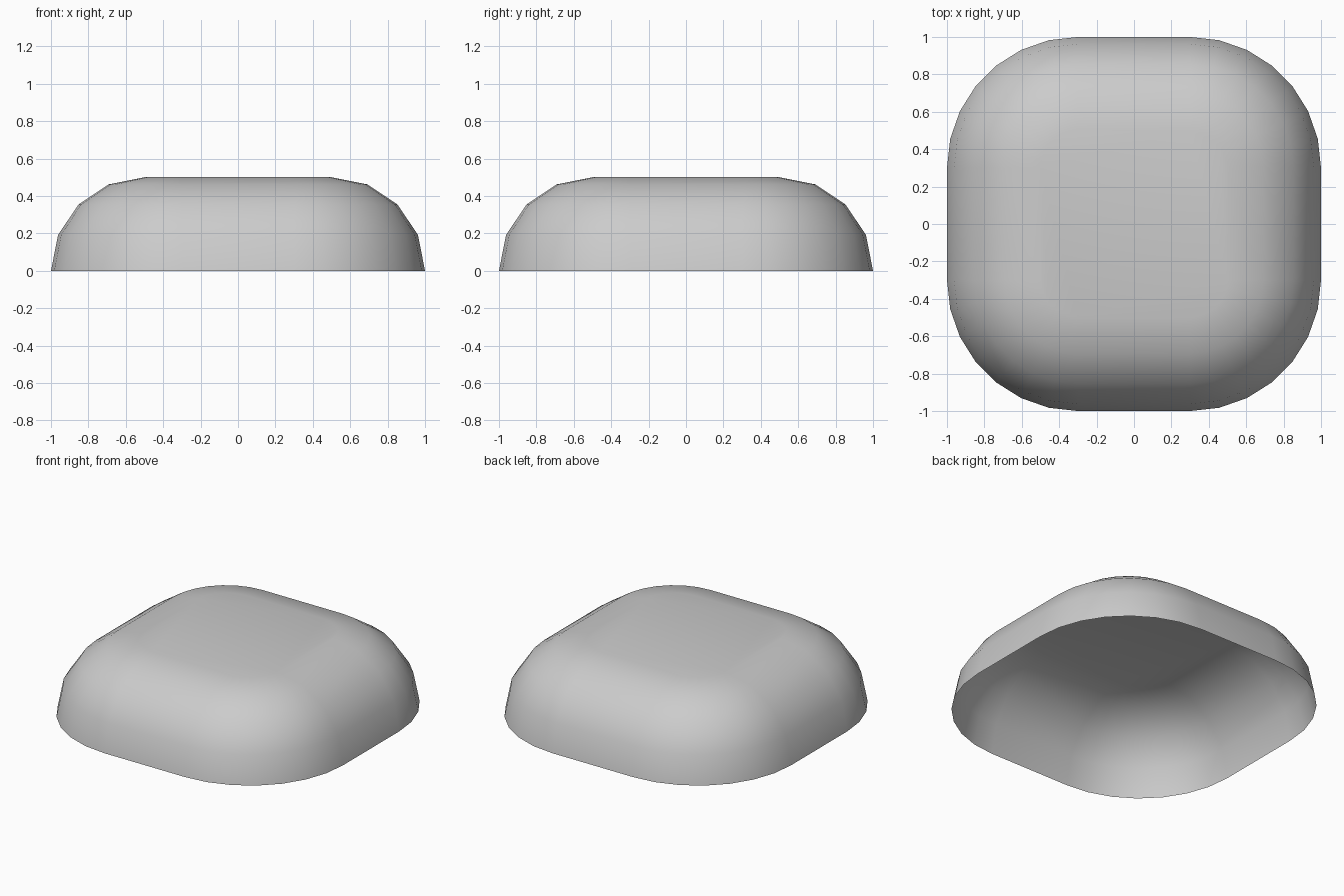
import bpy, bmesh
from math import sin, cos, pi

if "Cube" in bpy.data.objects:
    bpy.data.objects.remove(bpy.data.objects["Cube"])

CORNER_STEPS, ROUND_STEPS = 7, 4


# Rounded-square ring, inset evenly so the corner centres stay in place
def ring(bm, inset, z):
    centre, radius = 0.3, 0.7 - inset
    verts = []
    for q, (sx, sy) in enumerate([(1, 1), (-1, 1), (-1, -1), (1, -1)]):
        for i in range(CORNER_STEPS + 1):
            a = (q + i / CORNER_STEPS) * pi / 2
            verts.append(bm.verts.new((sx * centre + radius * cos(a),
                                       sy * centre + radius * sin(a), z)))
    return verts


# Open-bottomed shell: quarter-round side walls and a flat top
bm = bmesh.new()
rings = []
for k in range(ROUND_STEPS + 1):
    a = k / ROUND_STEPS * pi / 2
    rings.append(ring(bm, 0.5 * (1 - cos(a)), 0.5 * sin(a)))
for low, high in zip(rings, rings[1:]):
    n = len(low)
    for i in range(n):
        j = (i + 1) % n
        bm.faces.new((low[i], low[j], high[j], high[i]))
bm.faces.new(rings[-1])
for f in bm.faces:
    f.smooth = True

mesh = bpy.data.meshes.new("cushion_shell")
bm.to_mesh(mesh)
bm.free()
shell = bpy.data.objects.new("cushion_shell", mesh)
bpy.context.collection.objects.link(shell)
